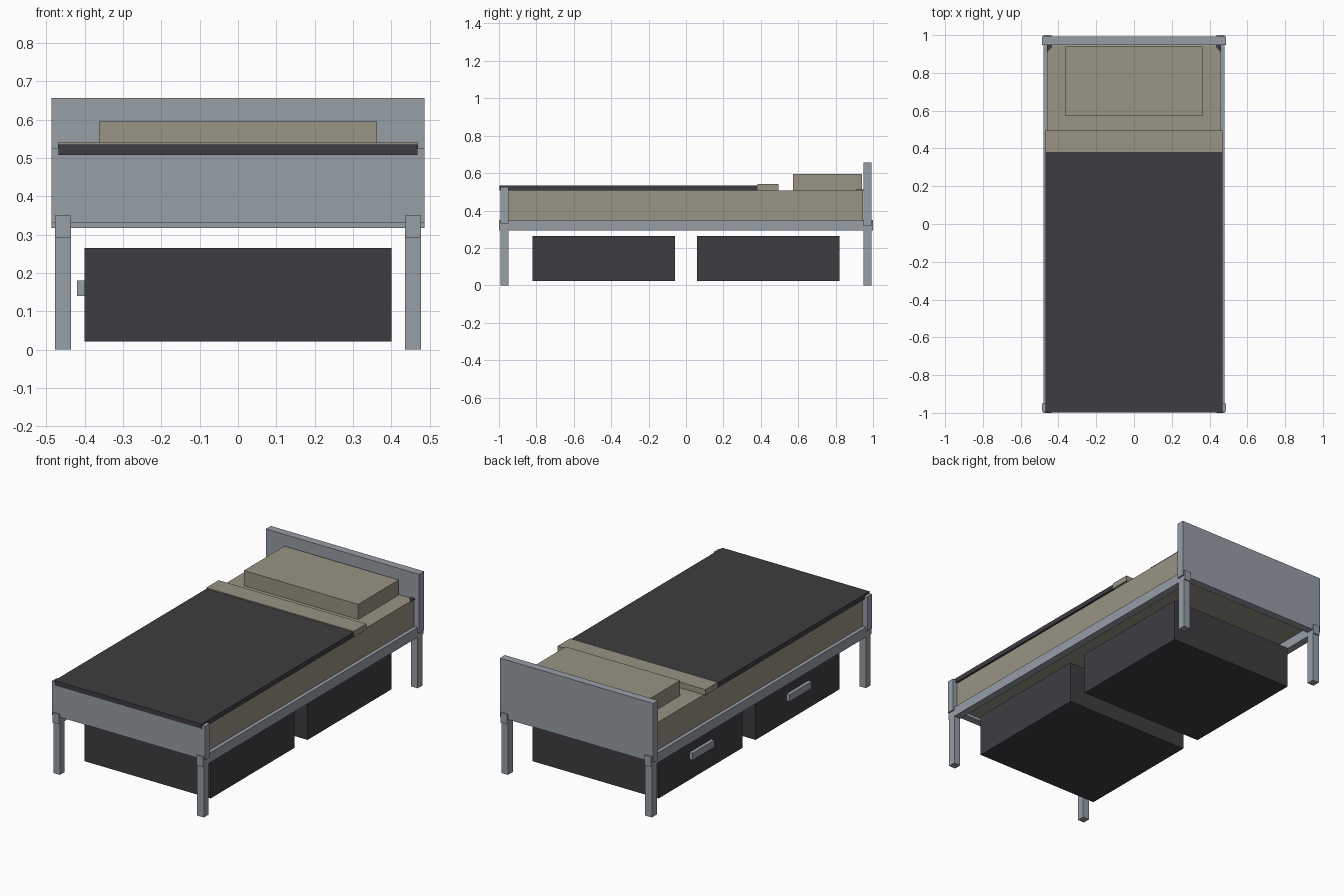
import bpy, bmesh

if "Cube" in bpy.data.objects:
    bpy.data.objects.remove(bpy.data.objects["Cube"])


def material(name, rgb):
    m = bpy.data.materials.new(name)
    m.diffuse_color = (*rgb, 1)
    m.use_nodes = True
    m.node_tree.nodes["Principled BSDF"].inputs["Base Color"].default_value = m.diffuse_color
    return m


GREY = material("painted grey", (0.305, 0.342, 0.381))
CREAM = material("cream linen", (0.314, 0.292, 0.227))
DARK = material("charcoal", (0.048, 0.047, 0.054))


def prism(name, outline, z0, z1, mat):
    """Extrude a flat xy outline from z0 to z1."""
    bm = bmesh.new()
    face = bm.faces.new([bm.verts.new((x, y, z0)) for x, y in outline])
    up = bmesh.ops.extrude_face_region(bm, geom=[face])["geom"]
    bmesh.ops.translate(bm, vec=(0, 0, z1 - z0),
                        verts=[v for v in up if isinstance(v, bmesh.types.BMVert)])
    bmesh.ops.recalc_face_normals(bm, faces=bm.faces)
    me = bpy.data.meshes.new(name)
    bm.to_mesh(me)
    bm.free()
    me.materials.append(mat)
    ob = bpy.data.objects.new(name, me)
    bpy.context.collection.objects.link(ob)
    return ob


def box(name, x0, x1, y0, y1, z0, z1, mat):
    return prism(name, [(x0, y0), (x1, y0), (x1, y1), (x0, y1)], z0, z1, mat)


# End boards
box("headboard", -0.487, 0.487, 0.948, 0.993, 0.318, 0.657, GREY)
box("footboard", -0.487, 0.487, -0.993, -0.95, 0.331, 0.526, GREY)

# Side rails, legs and dark corner brackets
for side, s in (("left", -1), ("right", 1)):
    xa, xb = sorted((s * 0.436, s * 0.478))
    box(side + "_rail", xa, xb, -1.0, 1.0, 0.293, 0.35, GREY)
    box(side + "_front_leg", xa, xb, -0.993, -0.95, 0.0, 0.34, GREY)
    box(side + "_back_leg", xa, xb, 0.948, 0.993, 0.0, 0.34, GREY)
    prism(side + "_corner_bracket",
          [(s * 0.46, 0.91), (s * 0.46, 0.948), (s * 0.434, 0.948), (s * 0.434, 0.935)],
          0.506, 0.512, DARK)

# Bedding
box("mattress", -0.457, 0.457, -0.95, 0.946, 0.348, 0.508, CREAM)
box("pillow", -0.363, 0.363, 0.572, 0.94, 0.505, 0.595, CREAM)
box("blanket", -0.468, 0.468, -0.998, 0.385, 0.508, 0.535, DARK)
box("folded_sheet", -0.469, 0.469, 0.382, 0.494, 0.508, 0.541, CREAM)

# Under-bed drawers, handles on the left side
for end, c in (("front", -0.44), ("back", 0.44)):
    box(end + "_drawer", -0.4, 0.4, c - 0.38, c + 0.38, 0.022, 0.265, DARK)
    box(end + "_drawer_handle", -0.42, -0.4, c - 0.1, c + 0.1, 0.14, 0.18, GREY)
